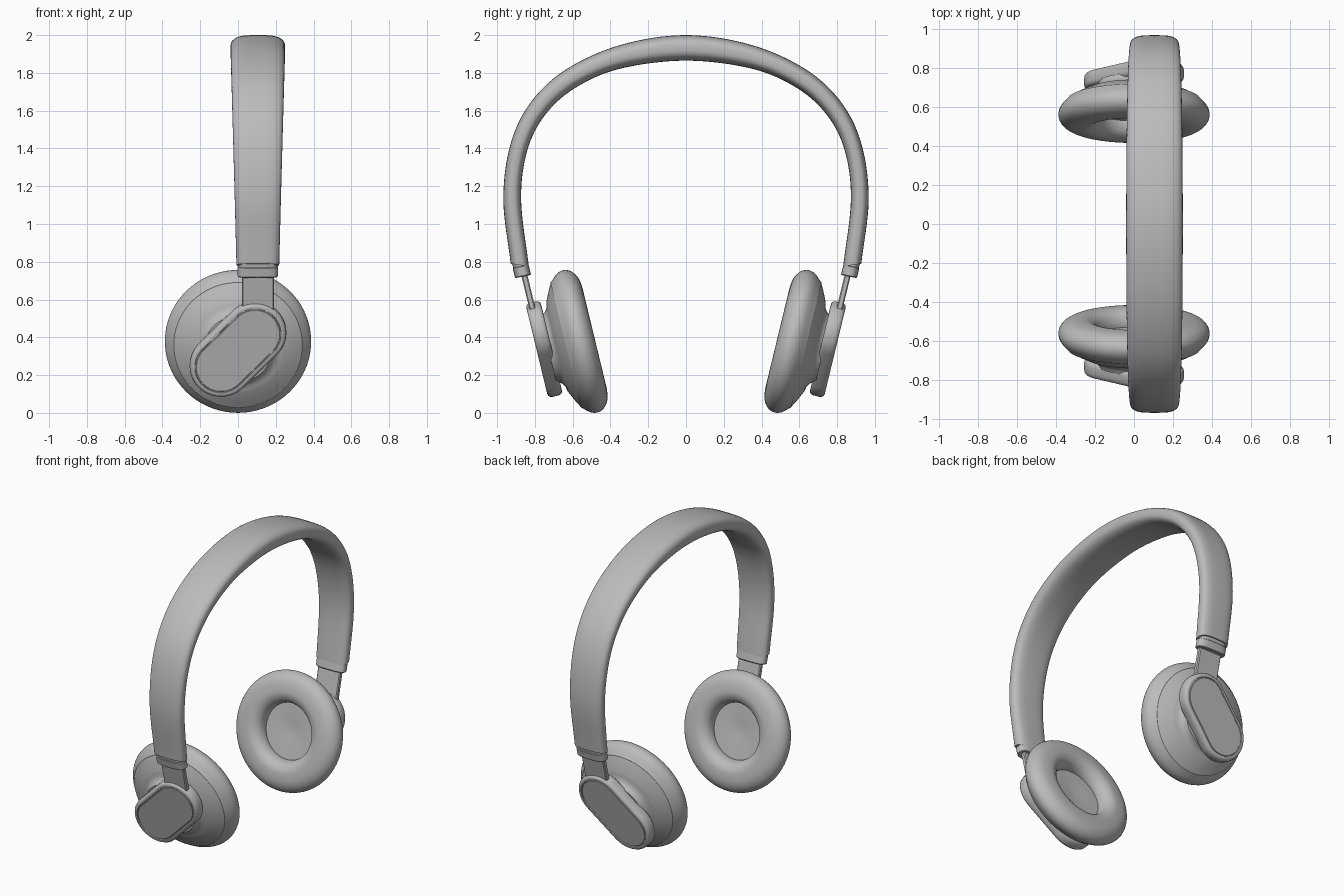
import bpy, bmesh, math
from mathutils import Vector

cube = bpy.data.objects.get("Cube")
if cube:
    bpy.data.objects.remove(cube, do_unlink=True)

grey = bpy.data.materials.new("soft_grey")
grey.use_nodes = True
colour = (0.5, 0.5, 0.5, 1)
grey.diffuse_color = colour
grey.node_tree.nodes["Principled BSDF"].inputs["Base Color"].default_value = colour

TILT = math.radians(13.6)
CUP = Vector((0, -0.637, 0.36))
UP = Vector((0, -math.sin(TILT), math.cos(TILT)))
OUT = Vector((0, -math.cos(TILT), -math.sin(TILT)))
BAND_X = 0.105


def cup_point(u, v, w):
    """Point in the tilted ear cup frame; w runs outwards."""
    return CUP + Vector((u, 0, 0)) + UP * v + OUT * w


def loft(name, rings, mirrored=True, angle=35):
    """Skin a list of rings, cap both ends, and mirror front to back."""
    bm = bmesh.new()
    loops = [[bm.verts.new(p) for p in ring] for ring in rings]
    n = len(loops[0])
    for a, b in zip(loops, loops[1:]):
        for i in range(n):
            j = (i + 1) % n
            bm.faces.new((a[i], a[j], b[j], b[i]))
    bm.faces.new(loops[0][::-1])
    bm.faces.new(loops[-1])
    bmesh.ops.recalc_face_normals(bm, faces=bm.faces)
    mesh = bpy.data.meshes.new(name)
    bm.to_mesh(mesh)
    bm.free()
    mesh.materials.append(grey)
    obj = bpy.data.objects.new(name, mesh)
    bpy.context.collection.objects.link(obj)
    bpy.ops.object.select_all(action="DESELECT")
    obj.select_set(True)
    bpy.context.view_layer.objects.active = obj
    bpy.ops.object.shade_smooth_by_angle(angle=math.radians(angle))
    if mirrored:
        mod = obj.modifiers.new("front_to_back", "MIRROR")
        mod.use_axis = (False, True, False)
        mod.use_mirror_merge = False
    return obj


def circle(r, w, n=72):
    return [cup_point(r * math.cos(t), r * math.sin(t), w)
            for t in (2 * math.pi * i / n for i in range(n))]


def capsule(r, w, n=24):
    """Diagonal stadium outline, leaning up towards +x."""
    points = []
    for side in (1, -1):
        start = math.radians(-45 if side > 0 else 135)
        for i in range(n + 1):
            t = start + math.pi * i / n
            points.append(cup_point(side * 0.09 + r * math.cos(t),
                                    side * 0.09 + r * math.sin(t) + 0.005, w))
    return points


def band_ring(outer, inner, half_width, n=48):
    """Rounded strap section between an outer and an inner point."""
    middle, half = (outer + inner) / 2, (outer - inner) / 2
    ring = []
    for i in range(n):
        t = 2 * math.pi * i / n
        c, s = math.cos(t), math.sin(t)
        a = math.copysign(abs(c) ** 0.6, c)
        b = math.copysign(abs(s) ** 0.75, s)
        ring.append(middle + half * b + Vector((BAND_X + half_width * a, 0, 0)))
    return ring


def spline(points, steps=8):
    """Catmull-Rom curve through the points."""
    pts = [2 * points[0] - points[1]] + points + [2 * points[-1] - points[-2]]
    result = []
    for a, b, c, d in zip(pts, pts[1:], pts[2:], pts[3:]):
        for k in range(steps):
            t = k / steps
            result.append(b + (c - a) * (t / 2)
                          + (2 * a - 5 * b + 4 * c - d) * (t * t / 2)
                          + (3 * b - a - 3 * c + d) * (t ** 3 / 2))
    return result + [points[-1]]


def arch(half):
    """Full arch from one half given as y, z pairs ending at the crown."""
    pts = [Vector((0, y, z)) for y, z in half]
    return spline(pts + [Vector((0, -p.y, p.z)) for p in pts[-2::-1]])


# Headband
outer = arch([(-0.928, 0.79), (-0.967, 1.13), (-0.93, 1.42), (-0.825, 1.64),
              (-0.64, 1.815), (-0.35, 1.947), (0, 2.0)])
inner = arch([(-0.832, 0.775), (-0.873, 1.13), (-0.84, 1.39), (-0.746, 1.577),
              (-0.587, 1.72), (-0.35, 1.822), (0, 1.865)])
rings = [band_ring(o, i, 0.113 + 0.032 * (o.z - 0.78) / 1.22)
         for o, i in zip(outer, inner)]
loft("headband", rings, mirrored=False)

# Sleeves at the headband ends
top, bottom = Vector((0, -0.882, 0.80)), Vector((0, -0.862, 0.722))
across = Vector((0, -0.98, -0.2))
rings = []
for t, thick, wide in ((0, 0.04, 0.1), (0.3, 0.04, 0.1), (0.34, 0.043, 0.107),
                       (0.94, 0.043, 0.107), (1, 0.039, 0.103)):
    p = top.lerp(bottom, t)
    rings.append(band_ring(p + across * thick, p - across * thick, wide))
loft("band_sleeve", rings)

# Sliding stems
rings = []
for v in (0.15, 0.46):
    rings.append([cup_point(BAND_X + u, v, 0.126 + w) for u, w in
                  ((-0.085, -0.01), (-0.079, -0.016), (0.079, -0.016), (0.085, -0.01),
                   (0.085, 0.01), (0.079, 0.016), (-0.079, 0.016), (-0.085, 0.01))])
loft("slider_stem", rings)

# Cushions: rounded ring with an outer crease
profile = [Vector((r, w, 0)) for r, w in
           ((0.185, -0.05), (0.183, -0.09), (0.2, -0.13), (0.235, -0.153), (0.275, -0.157),
            (0.33, -0.148), (0.37, -0.122), (0.387, -0.085), (0.378, -0.045), (0.34, 0.0))]
loft("ear_cushion", [circle(p.x, p.y) for p in spline(profile, 4)])

# Speaker covers: shallow dish inside the cushion hole
loft("speaker_cover", [circle(0.01, -0.056), circle(0.06, -0.06), circle(0.12, -0.066),
                       circle(0.19, -0.068), circle(0.19, -0.045)])

# Cup backs flaring into the neck
loft("cup_back", [circle(r, w) for r, w in
                  ((0.3, -0.03), (0.337, 0.0), (0.3, 0.02), (0.245, 0.046),
                   (0.238, 0.048), (0.215, 0.053), (0.197, 0.063),
                   (0.186, 0.078), (0.18, 0.095))])

# Outer housings with a rounded rim and a grooved panel
loft("cup_housing", [capsule(r, w) for r, w in
                     ((0.145, 0.076), (0.156, 0.079), (0.163, 0.087), (0.166, 0.1),
                      (0.166, 0.13), (0.163, 0.144), (0.156, 0.153), (0.147, 0.156),
                      (0.139, 0.155), (0.137, 0.149), (0.133, 0.149))])
loft("cup_panel", [capsule(r, w) for r, w in
                   ((0.132, 0.145), (0.132, 0.153), (0.13, 0.155))])
